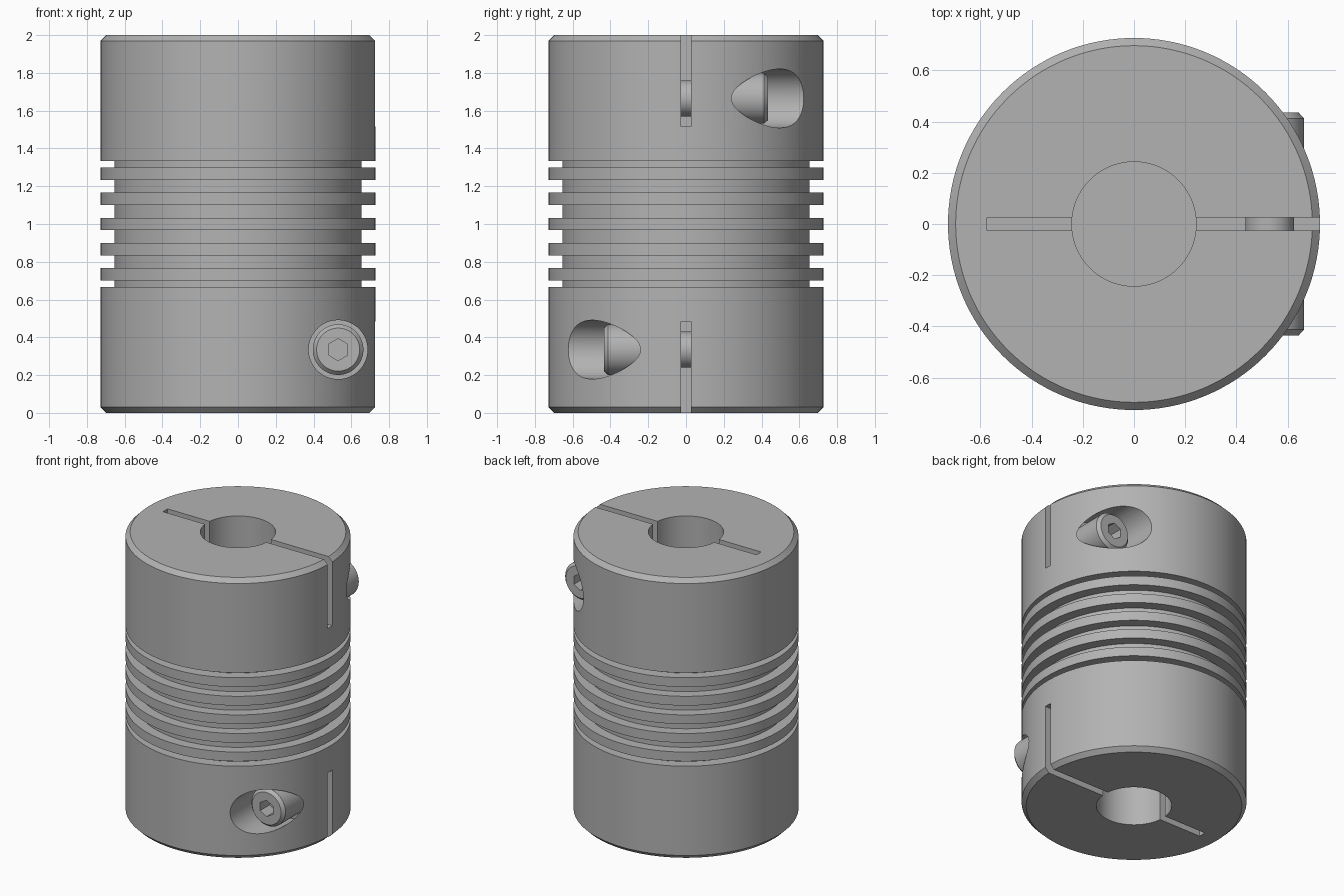
import bpy
import bmesh
from math import radians, tau

cube = bpy.data.objects.get("Cube")
if cube:
    bpy.data.objects.remove(cube, do_unlink=True)

metal = bpy.data.materials.new("satin grey metal")
metal.use_nodes = True
grey = (0.45, 0.45, 0.45, 1)
metal.diffuse_color = grey
metal.node_tree.nodes["Principled BSDF"].inputs["Base Color"].default_value = grey


def make_object(name, bm):
    bmesh.ops.recalc_face_normals(bm, faces=bm.faces)
    mesh = bpy.data.meshes.new(name)
    bm.to_mesh(mesh)
    bm.free()
    mesh.materials.append(metal)
    obj = bpy.data.objects.new(name, mesh)
    bpy.context.collection.objects.link(obj)
    return obj


def lathe(name, profile, steps):
    """Spin (radius, height) points around local z."""
    bm = bmesh.new()
    verts = [bm.verts.new((0, r, z)) for r, z in profile]
    edges = [bm.edges.new(pair) for pair in zip(verts, verts[1:])]
    bmesh.ops.spin(bm, geom=verts + edges, axis=(0, 0, 1), cent=(0, 0, 0),
                   angle=tau, steps=steps, use_duplicate=False)
    bmesh.ops.remove_doubles(bm, verts=bm.verts, dist=1e-4)
    return make_object(name, bm)


def rod(name, radius, start, end, steps):
    return lathe(name, [(0, start), (radius, start), (radius, end), (0, end)], steps)


def box(name, low, high):
    bm = bmesh.new()
    bmesh.ops.create_cube(bm, size=1)
    for v in bm.verts:
        v.co = [(a + b) / 2 + c * (b - a) for a, b, c in zip(low, high, v.co)]
    return make_object(name, bm)


def cut(target, cutter):
    mod = target.modifiers.new("cut", 'BOOLEAN')
    mod.operation = 'DIFFERENCE'
    mod.solver = 'EXACT'
    mod.object = cutter
    cutter.hide_render = True
    bpy.context.view_layer.objects.active = target
    bpy.ops.object.modifier_apply(modifier=mod.name)
    bpy.data.objects.remove(cutter, do_unlink=True)


def smooth(obj):
    bpy.ops.object.select_all(action='DESELECT')
    obj.select_set(True)
    bpy.context.view_layer.objects.active = obj
    bpy.ops.object.shade_smooth_by_angle(angle=radians(25))


R, GROOVE_R, BORE_R = 0.727, 0.655, 0.243
CHAMFER, BORE_DEPTH = 0.03, 0.65
SCREW_X, SCREW_Z = 0.53, 0.665      # screw height is measured from mid-height

# Body profile: blind bore, chamfered rim, five flexible rings, mirrored end
lower = [(0, BORE_DEPTH), (BORE_R, BORE_DEPTH), (BORE_R, 0), (R - CHAMFER, 0), (R, CHAMFER),
         (R, 0.667), (GROOVE_R, 0.667)]
rings = []
for i in range(5):
    z = 1 + (i - 2) * 0.1325
    rings += [(GROOVE_R, z - 0.033), (R, z - 0.033), (R, z + 0.033), (GROOVE_R, z + 0.033)]
upper = [(r, 2 - z) for r, z in reversed(lower)]
body = lathe("coupling_body", lower + rings + upper, 128)

for side, end in ((-1, "lower"), (1, "upper")):
    # Clamp slit through the bore
    z_low, z_high = sorted((1 + side * 0.515, 1 + side * 1.1))
    cut(body, box("slit_cutter", (-0.575, -0.026, z_low), (0.9, 0.026, z_high)))

    # Counterbored screw seat
    place = (SCREW_X, 0, 1 + side * SCREW_Z)
    turn = (radians(-90 * side), 0, 0)
    seat = rod("seat_cutter", 0.156, 0.2, 0.9, 64)
    seat.location, seat.rotation_euler = place, turn
    bpy.context.view_layer.update()
    cut(body, seat)

    # Cap screw with chamfered head and hexagonal socket
    screw = lathe(end + "_clamp_screw",
                  [(0, -0.2), (0.095, -0.2), (0.095, 0.195), (0.134, 0.195),
                   (0.134, 0.413), (0.114, 0.435), (0, 0.435)], 64)
    cut(screw, rod("socket_cutter", 0.058, 0.33, 0.5, 6))
    screw.location, screw.rotation_euler = place, turn
    smooth(screw)

smooth(body)
